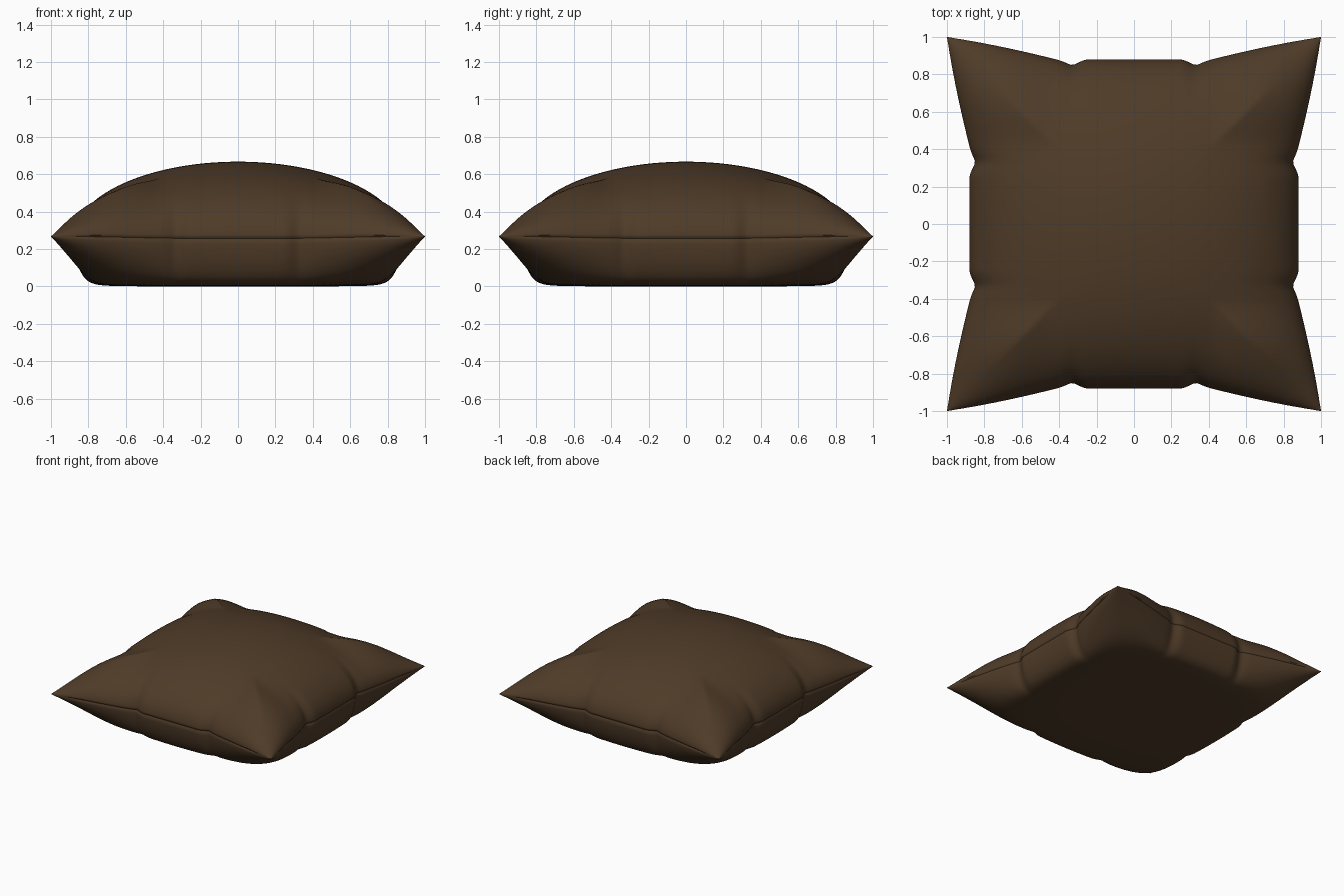
import bpy, bmesh, math

if "Cube" in bpy.data.objects:
    bpy.data.objects.remove(bpy.data.objects["Cube"])

N = 120          # grid cells per side of each cloth panel
SEAM_Z = 0.257   # height of the seam
TOP = 0.41       # rise of the upper panel above the seam


def smooth(t):
    t = max(0.0, min(1.0, t))
    return t * t * (3 - 2 * t)


def edge(t):
    """Seam outline: flat middle, pinch, then straight out to the corner."""
    t = abs(t)
    flare = max(0.0, (t - 0.38) / 0.62)
    pinch = 0.024 * math.exp(-((t - 0.375) / 0.045) ** 2)
    return 0.88 + 0.12 * flare - 0.02 * smooth((t - 0.28) / 0.1) * (1 - flare) - 0.4 * pinch


def puff(u, v):
    return math.sqrt(max(0.0, (1 - u * u) * (1 - v * v)))


def point(side, i, j):
    u = math.sin(math.pi / 2 * (2 * i / N - 1))
    v = math.sin(math.pi / 2 * (2 * j / N - 1))
    # pull the sides in, leaving the corners pointed
    x = u * (0.88 + (edge(v) - 0.88) * abs(u) ** 4)
    y = v * (0.88 + (edge(u) - 0.88) * abs(v) ** 4)
    corner = min(abs(u), abs(v))
    z = SEAM_Z + 0.01 * smooth((corner - 0.3) / 0.7)
    h = puff(u, v)
    if i in (0, N) or j in (0, N):          # stitched groove at the seam
        k = 1 - 0.009 * (1 - smooth((corner - 0.8) / 0.2))
        return x * k, y * k, z
    if side > 0:                            # domed upper panel
        bulge = 1 + 0.35 * smooth((corner - 0.45) / 0.4)
        return x, y, z + TOP * h * bulge
    d = 0.62 * h                            # lower panel, flattened on the ground
    lim = z
    return x, y, z - (d ** -6 + lim ** -6) ** (-1 / 6)


# Pillow: two panels sharing the seam vertices
bm = bmesh.new()
verts = {}


def vert(side, i, j):
    key = (0 if i in (0, N) or j in (0, N) else side, i, j)
    if key not in verts:
        verts[key] = bm.verts.new(point(side, i, j))
    return verts[key]


for side in (1, -1):
    for i in range(N):
        for j in range(N):
            quad = [vert(side, i, j), vert(side, i + 1, j),
                    vert(side, i + 1, j + 1), vert(side, i, j + 1)]
            bm.faces.new(quad if side > 0 else quad[::-1])

low = min(v.co.z for v in bm.verts)
for v in bm.verts:
    v.co.z -= low

mesh = bpy.data.meshes.new("pillow")
bm.to_mesh(mesh)
bm.free()
pillow = bpy.data.objects.new("pillow", mesh)
bpy.context.collection.objects.link(pillow)

brown = bpy.data.materials.new("dark brown cloth")
brown.diffuse_color = (0.078, 0.044, 0.021, 1)
brown.use_nodes = True
brown.node_tree.nodes["Principled BSDF"].inputs["Base Color"].default_value = brown.diffuse_color
mesh.materials.append(brown)

bpy.context.view_layer.objects.active = pillow
pillow.select_set(True)
bpy.ops.object.shade_smooth_by_angle(angle=math.radians(45))
